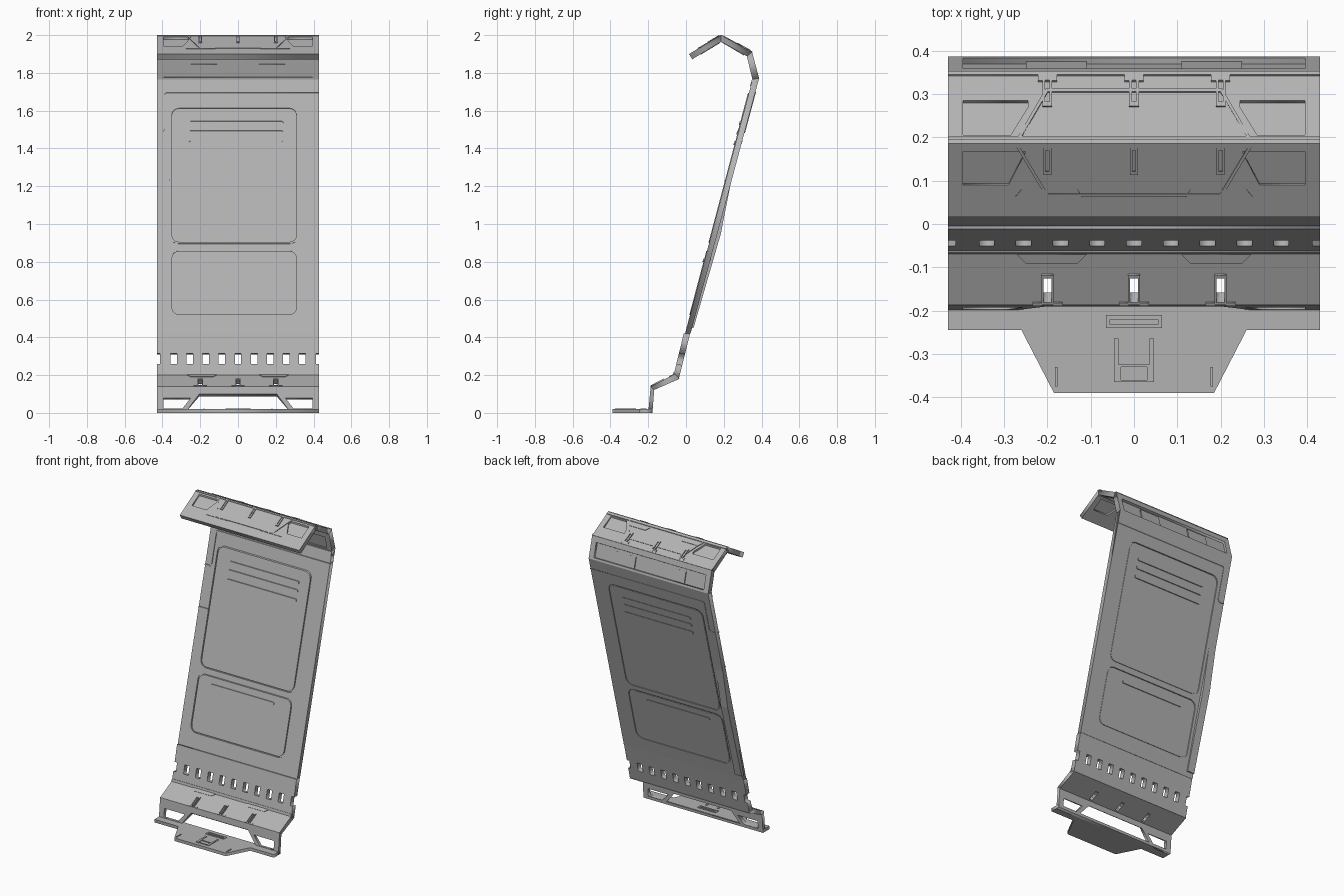
import bpy, bmesh, math

if "Cube" in bpy.data.objects:
    bpy.data.objects.remove(bpy.data.objects["Cube"])

W = 0.43
GREY = bpy.data.materials.new('mid_grey')
GREY.diffuse_color = (0.45, 0.45, 0.45, 1)
GREY.use_nodes = True
GREY.node_tree.nodes["Principled BSDF"].inputs["Base Color"].default_value = GREY.diffuse_color
# Side profile segments: (front/top start, end), (rear/under start, end) as (y, z); axis used to read positions
SEG = {
    'foot':  (((-0.39, 0.02), (-0.18, 0.02)), ((-0.39, 0.0), (-0.18, 0.0)), 0),
    'riser': (((-0.20, 0.0), (-0.187, 0.14)), ((-0.178, 0.0), (-0.168, 0.122)), 1),
    'step':  (((-0.187, 0.14), (-0.06, 0.205)), ((-0.168, 0.122), (-0.035, 0.18)), 0),
    'strip': (((-0.068, 0.19), (-0.012, 0.42)), ((-0.038, 0.18), (0.022, 0.42)), 1),
    'main':  (((-0.005, 0.42), (0.352, 1.765)), ((0.024, 0.42), (0.387, 1.772)), 1),
    'neck':  (((0.387, 1.772), (0.35, 1.91)), ((0.352, 1.765), (0.322, 1.888)), 1),
    'rear':  (((0.35, 1.91), (0.186, 2.0)), ((0.322, 1.888), (0.186, 1.966)), 0),
    'front': (((0.186, 2.0), (0.016, 1.90)), ((0.186, 1.966), (0.033, 1.872)), 0),
}


def plate(name, seg, loops, d0=0.0, d1=1.0):
    """Fill loops of (x, position), give depth d0..d1 and bend onto a profile segment."""
    (o0, o1), (i0, i1), ax = SEG[seg]
    cu = bpy.data.curves.new(name, 'CURVE')
    cu.dimensions, cu.fill_mode, cu.extrude = '2D', 'BOTH', 0.5
    for loop in loops:
        sp = cu.splines.new('POLY')
        sp.points.add(len(loop) - 1)
        for p, (x, v) in zip(sp.points, loop):
            p.co = (x, v, 0, 1)
        sp.use_cyclic_u = True
    ob = bpy.data.objects.new(name, cu)
    bpy.context.collection.objects.link(ob)
    bpy.ops.object.select_all(action='DESELECT')
    ob.select_set(True)
    bpy.context.view_layer.objects.active = ob
    bpy.ops.object.convert(target='MESH')
    ob = bpy.context.view_layer.objects.active
    bm = bmesh.new()
    bm.from_mesh(ob.data)
    bmesh.ops.remove_doubles(bm, verts=bm.verts, dist=1e-5)
    for v in bm.verts:
        u = (v.co.y - o0[ax]) / (o1[ax] - o0[ax])
        d = d0 + (v.co.z + 0.5) * (d1 - d0)
        a = [o0[k] + (o1[k] - o0[k]) * u for k in (0, 1)]
        b = [i0[k] + (i1[k] - i0[k]) * u for k in (0, 1)]
        v.co = (v.co.x, a[0] + (b[0] - a[0]) * d, a[1] + (b[1] - a[1]) * d)
    bmesh.ops.recalc_face_normals(bm, faces=bm.faces)
    bm.to_mesh(ob.data)
    bm.free()
    ob.data.materials.clear()
    ob.data.materials.append(GREY)
    return ob


def rect(x0, x1, v0, v1):
    return [(x0, v0), (x1, v0), (x1, v1), (x0, v1)]


def rrect(x0, x1, v0, v1, r, n=5):
    out = []
    for cx, cy, a in ((x1 - r, v1 - r, 0), (x0 + r, v1 - r, 90), (x0 + r, v0 + r, 180), (x1 - r, v0 + r, 270)):
        for k in range(n + 1):
            t = math.radians(a + 90 * k / n)
            out.append((cx + r * math.cos(t), cy + r * math.sin(t)))
    return out


def flip(loop):
    return [(-x, v) for x, v in reversed(loop)]


def both(loop):
    return [loop, flip(loop)]


RIBS = (-0.2, 0.0, 0.2)

# Foot plate with tapered toe
toe = [(-W, -0.18), (-W, -0.245), (-0.26, -0.245), (-0.185, -0.39),
       (0.185, -0.39), (0.26, -0.245), (W, -0.245), (W, -0.18)]
plate('foot_plate', 'foot', [toe])
plate('foot_latch_frame', 'foot', [[(-0.046, -0.365), (0.046, -0.365), (0.046, -0.265), (0.036, -0.265),
                                    (0.036, -0.325), (-0.036, -0.325), (-0.036, -0.265), (-0.046, -0.265)],
                                   rect(-0.03, 0.03, -0.36, -0.33)], -0.2, 0.3)
plate('foot_slot', 'foot', [rect(-0.065, 0.065, -0.24, -0.21), rect(-0.055, 0.055, -0.232, -0.22)], -0.2, 0.3)
for s in (-1, 1):
    plate('toe_rib', 'foot', [rect(s * 0.18 - 0.003, s * 0.18 + 0.003, -0.375, -0.33)], -0.2, 0.3)

# Riser with one wide opening and two corner windows
corner = [(0.295, 0.022), (0.395, 0.022), (0.395, 0.08), (0.25, 0.08)]
plate('riser', 'riser', [rect(-W, W, 0, 0.14),
                         [(-0.265, 0.02), (0.265, 0.02), (0.205, 0.1), (-0.205, 0.1)]] + both(corner))

# Sloped step with slots, rib collars and raised pads
plate('step', 'step', [rect(-W, W, -0.187, -0.06)] +
      [rect(x - 0.01, x + 0.01, -0.178, -0.122) for x in RIBS])
for x in RIBS:
    plate('step_rib', 'step', [rect(x - 0.014, x + 0.014, -0.183, -0.115),
                               rect(x - 0.009, x + 0.009, -0.178, -0.122)], -0.2, 0.5)
    plate('step_rib_base', 'step', [rect(x - 0.035, x - 0.013, -0.187, -0.18),
                                    rect(x + 0.013, x + 0.035, -0.187, -0.18)], -0.15, 0.3)
plate('step_pads', 'step', both([(0.13, -0.088), (0.25, -0.088), (0.27, -0.068), (0.11, -0.068)]), -0.12, 0.3)

# Perforated strip, open half-windows at both edges
p0, p1 = 0.26, 0.315
edge = [(W, 0.19), (W, p0), (0.412, p0), (0.412, p1), (W, p1), (W, 0.42)]
plate('vent_strip', 'strip', [edge + flip(edge)] +
      [rect(k * 0.085 - 0.017, k * 0.085 + 0.017, p0, p1) for k in range(-4, 5)])
plate('vent_strip_lip', 'strip', [rect(-W, W, 0.19, 0.215)], -0.12, 0.4)

# Main leaning panel with two rounded door fields
upper = (-0.36, 0.32, 0.895, 1.62)
lower = (-0.36, 0.32, 0.51, 0.865)
plate('main_panel', 'main', [rect(-W, W, 0.42, 1.765), rrect(*upper, 0.045), rrect(*lower, 0.045)])
for nm, (a, b, c, d) in (('upper_field', upper), ('lower_field', lower)):
    plate(nm, 'main', [rrect(a, b, c, d, 0.045)], 0.2, 0.8)
    plate(nm + '_face', 'main', [rrect(a + 0.008, b - 0.008, c + 0.008, d - 0.008, 0.04)], -0.12, 0.9)
for z, x1 in ((1.535, 0.24), (1.485, 0.24), (1.43, 0.24), (0.808, 0.195)):
    plate('field_bead', 'main', [rrect(-0.26, x1, z - 0.01, z + 0.01, 0.009, 3)], -0.28, 1.05)

# Raised border seam near the top and left edge
plate('border_seam', 'main', [[(W, 1.695), (-0.38, 1.695), (-0.39, 1.685), (-0.39, 1.5), (-0.4, 1.485), (-W, 1.485),
                               (-W, 1.478), (-0.395, 1.478), (-0.383, 1.495), (-0.383, 1.68),
                               (-0.376, 1.688), (W, 1.688)]], -0.15, 1.1)
plate('header_band', 'main', [rect(-W, W, 1.73, 1.765)], -0.1, 1.0)
plate('edge_seam', 'main', [[(-W, 1.235), (-0.36, 1.235), (-0.36, 1.228), (-W, 1.228)]], -0.15, 0.5)

# Shallow stiffener on the back of the left edge
bm = bmesh.new()
pts = [(0.24, 1.23), (0.196, 1.01), (0.185, 0.95), (0.04, 0.45), (0.02, 0.45), (0.22, 1.23)]
f = bm.faces.new([bm.verts.new((-W, y, z)) for y, z in pts])
ex = bmesh.ops.extrude_face_region(bm, geom=[f])
bmesh.ops.translate(bm, vec=(0.05, 0, 0), verts=[g for g in ex['geom'] if isinstance(g, bmesh.types.BMVert)])
bmesh.ops.recalc_face_normals(bm, faces=bm.faces)
me = bpy.data.meshes.new('edge_stiffener')
bm.to_mesh(me)
bm.free()
me.materials.append(GREY)
bpy.context.collection.objects.link(bpy.data.objects.new('edge_stiffener', me))

# Neck between panel and canopy: one wide shallow recess with two blocks
plate('neck', 'neck', [rect(-W, W, 1.772, 1.91), rect(-0.395, 0.395, 1.785, 1.875)])
plate('neck_recess_floor', 'neck', [rect(-0.41, 0.41, 1.78, 1.88)], 0.4, 0.8)
for s in (-1, 1):
    plate('neck_block', 'neck', [rect(s * 0.18 - 0.07, s * 0.18 + 0.07, 1.79, 1.86)], 0.2, 1.0)

# Canopy: two slopes with recessed corner windows, centre field and ribs
wr = [(0.245, 0.285), (0.395, 0.285), (0.395, 0.205), (0.285, 0.205), (0.245, 0.27)]
wf = [(0.25, 0.167), (0.395, 0.167), (0.395, 0.09), (0.29, 0.09)]
plate('canopy_rear', 'rear', [rect(-W, W, 0.186, 0.35)] + both(wr))
plate('canopy_front', 'front', [rect(-W, W, 0.016, 0.186)] + both(wf))
for loop in both(wr):
    plate('rear_window_floor', 'rear', [loop], 0.35, 0.7)
for loop in both(wf):
    plate('front_window_floor', 'front', [loop], 0.35, 0.7)
# Raised rim around the six-sided centre field, half on each slope
rim_r = [(0.272, 0.195), (0.204, 0.31), (-0.204, 0.31), (-0.272, 0.195), (-0.264, 0.195),
         (-0.199, 0.304), (0.199, 0.304), (0.264, 0.195)]
rim_f = [(0.272, 0.178), (0.204, 0.065), (-0.204, 0.065), (-0.272, 0.178), (-0.264, 0.178),
         (-0.199, 0.071), (0.199, 0.071), (0.264, 0.178)]
plate('rear_centre_rim', 'rear', [rim_r], -0.12, 1.1)
plate('front_centre_rim', 'front', [rim_f], -0.12, 1.1)
plate('ridge_rear', 'rear', [rect(-W, W, 0.186, 0.203)], -0.0, 1.1)
plate('ridge_groove_bar', 'rear', [rect(-W, W, 0.194, 0.203)], -0.12, 0.5)
plate('ridge_front', 'front', [rect(-W, W, 0.176, 0.182)], -0.1, 1.1)
plate('rear_edge_bar', 'rear', [rect(-W, W, 0.342, 0.35)], -0.12, 0.5)
for x in RIBS:
    plate('rear_rib', 'rear', [rect(x - 0.011, x + 0.011, 0.27, 0.335), rect(x - 0.005, x + 0.005, 0.28, 0.328)], -0.2, 1.12)
    plate('front_rib', 'front', [rect(x - 0.009, x + 0.009, 0.115, 0.176), rect(x - 0.004, x + 0.004, 0.122, 0.17)], -0.2, 1.12)
    plate('rear_rib_base', 'rear', [rect(x - 0.022, x + 0.022, 0.328, 0.342)], -0.15, 0.5)
plate('front_pads', 'front', both([(0.13, 0.08), (0.26, 0.08), (0.275, 0.062), (0.12, 0.062)]), -0.08, 0.5)
plate('rear_pads', 'rear', both([(0.13, 0.232), (0.25, 0.232), (0.27, 0.21), (0.11, 0.21)]), -0.08, 0.5)
